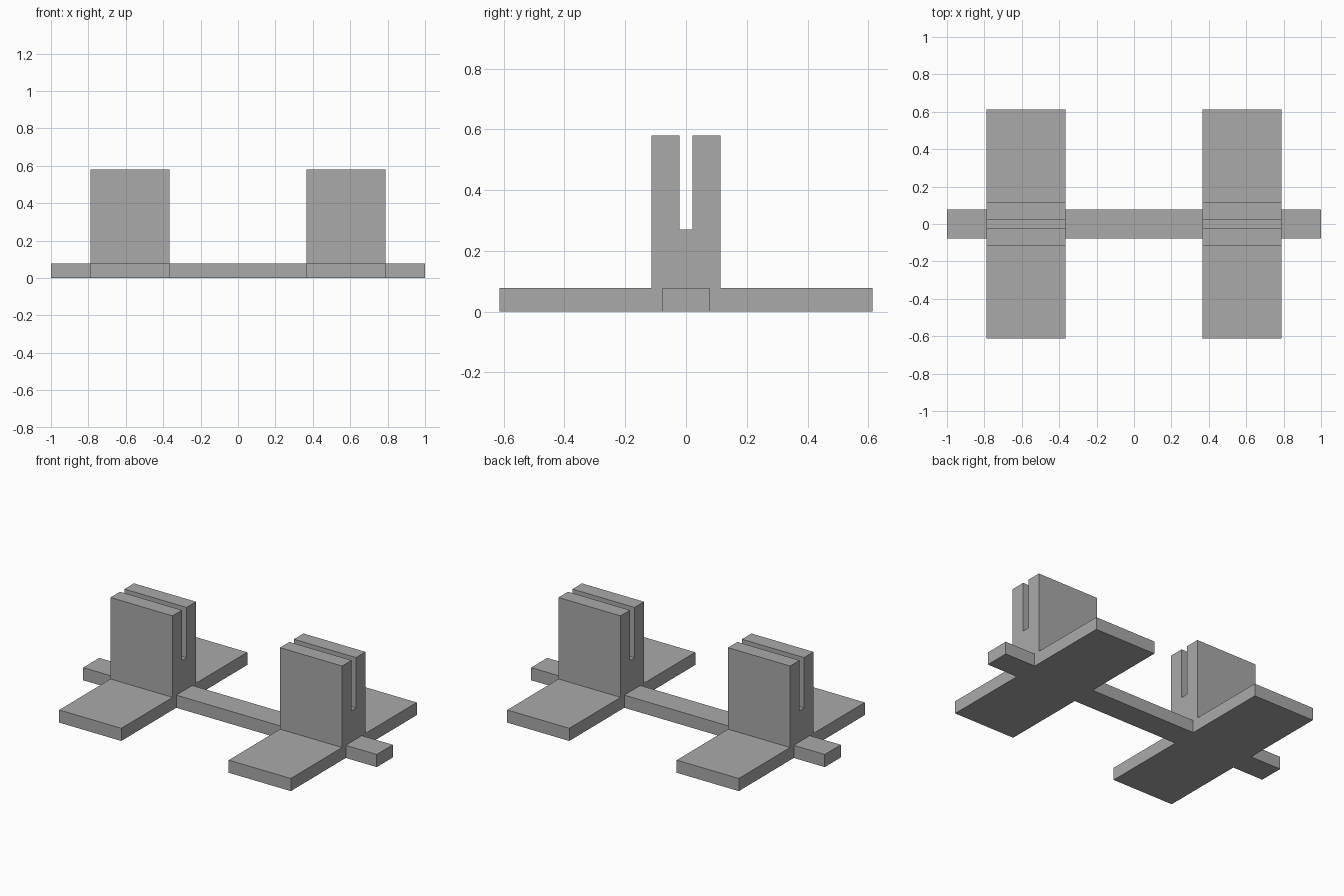
import bpy
import bmesh
from mathutils import Vector

cube = bpy.data.objects.get("Cube")
if cube:
    bpy.data.objects.remove(cube, do_unlink=True)

# Single grey material
grey = bpy.data.materials.new("plain_grey")
grey.use_nodes = True
colour = (0.4, 0.4, 0.4, 1)
grey.diffuse_color = colour
grey.node_tree.nodes["Principled BSDF"].inputs["Base Color"].default_value = colour

BASE_H = 0.078
INNER, OUTER = 0.366, 0.789


def extrude_profile(name, half_profile, x0, x1):
    """Mirror a (y, z) half profile across y = 0 and extrude it from x0 to x1."""
    outline = half_profile + [(-y, z) for y, z in reversed(half_profile)]
    bm = bmesh.new()
    face = bm.faces.new([bm.verts.new((x0, y, z)) for y, z in outline])
    result = bmesh.ops.extrude_face_region(bm, geom=[face])
    moved = [v for v in result["geom"] if isinstance(v, bmesh.types.BMVert)]
    bmesh.ops.translate(bm, verts=moved, vec=Vector((x1 - x0, 0, 0)))
    # The extrusion keeps the starting cap, so only the winding needs fixing
    bmesh.ops.recalc_face_normals(bm, faces=bm.faces)
    mesh = bpy.data.meshes.new(name)
    bm.to_mesh(mesh)
    bm.free()
    mesh.materials.append(grey)
    obj = bpy.data.objects.new(name, mesh)
    bpy.context.collection.objects.link(obj)
    return obj


# Wide foot, upright block and open slot in one outline
stand = [(0.613, 0), (0.613, BASE_H), (0.114, BASE_H), (0.114, 0.58),
         (0.022, 0.58), (0.022, 0.27)]
# Flat connecting bar
bar = [(0.078, 0), (0.078, BASE_H)]

extrude_profile("center_bar", bar, -INNER, INNER)
for side, sign in (("left", 1), ("right", -1)):
    extrude_profile(side + "_slotted_stand", stand, sign * INNER, sign * OUTER)
    extrude_profile(side + "_bar_end", bar, sign * OUTER, sign)
